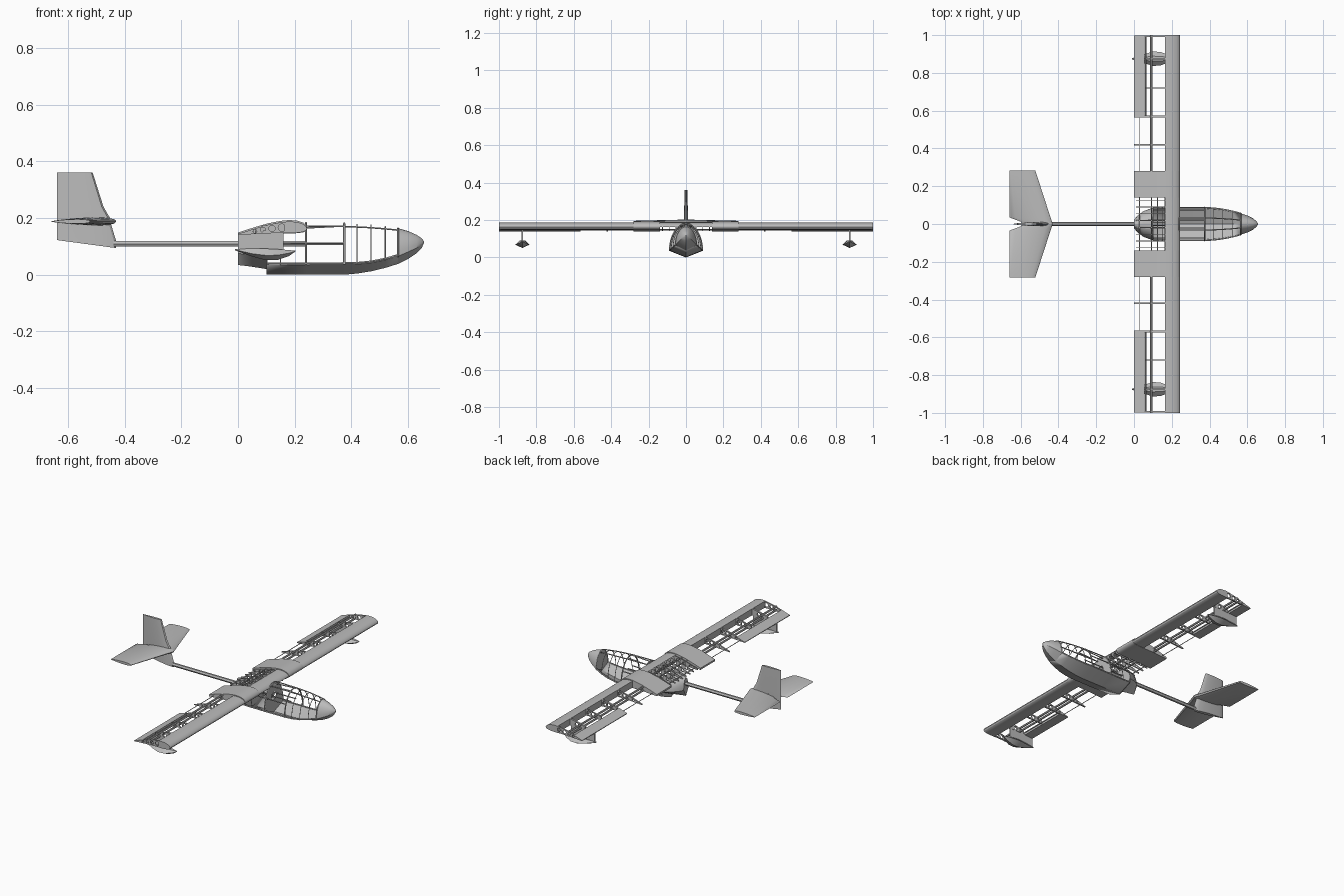
import bpy, bmesh
from math import sin, cos, pi, radians
from mathutils import Matrix, Vector

if "Cube" in bpy.data.objects:
    bpy.data.objects.remove(bpy.data.objects["Cube"])

grey = bpy.data.materials.new("plain_grey")
grey.use_nodes = True
grey.diffuse_color = (0.5, 0.5, 0.5, 1)
grey.node_tree.nodes["Principled BSDF"].inputs["Base Color"].default_value = (0.5, 0.5, 0.5, 1)


def add(name, mesh):
    ob = bpy.data.objects.new(name, mesh)
    bpy.context.collection.objects.link(ob)
    mesh.materials.clear()
    mesh.materials.append(grey)
    bpy.context.view_layer.objects.active = ob
    bpy.ops.object.select_all(action="DESELECT")
    ob.select_set(True)
    bpy.ops.object.shade_smooth_by_angle(angle=radians(30))
    return ob


def loft(name, rings, closed=True):
    """Bridge rings of equal length; closed lofts get end caps."""
    bm = bmesh.new()
    vs = [[bm.verts.new(p) for p in r] for r in rings]
    n = len(rings[0])
    for a, b in zip(vs, vs[1:]):
        for i in range(n if closed else n - 1):
            j = (i + 1) % n
            bm.faces.new((a[i], a[j], b[j], b[i]))
    if closed:
        bm.faces.new(vs[0])
        bm.faces.new(vs[-1])
    bmesh.ops.remove_doubles(bm, verts=bm.verts, dist=0.0001)
    bmesh.ops.recalc_face_normals(bm, faces=bm.faces)
    me = bpy.data.meshes.new(name)
    bm.to_mesh(me)
    bm.free()
    return add(name, me)


def from_curve(name, cu, matrix=Matrix()):
    tmp = bpy.data.objects.new(name, cu)
    bpy.context.collection.objects.link(tmp)
    me = bpy.data.meshes.new_from_object(tmp.evaluated_get(bpy.context.evaluated_depsgraph_get()))
    bpy.data.objects.remove(tmp)
    me.transform(matrix)
    return add(name, me)


def spline(cu, pts, cyclic):
    s = cu.splines.new("POLY")
    s.points.add(len(pts) - 1)
    for p, c in zip(s.points, pts):
        p.co = (*c, 1)
    s.use_cyclic_u = cyclic


def rod(name, pts, r, cyclic=False):
    cu = bpy.data.curves.new(name, "CURVE")
    cu.dimensions = "3D"
    cu.bevel_depth, cu.bevel_resolution, cu.use_fill_caps = r, 1, True
    spline(cu, pts, cyclic)
    return from_curve(name, cu)


def plate(name, loops, thick, matrix):
    """Flat plate; loops after the first are holes."""
    cu = bpy.data.curves.new(name, "CURVE")
    cu.dimensions, cu.fill_mode, cu.extrude = "2D", "BOTH", thick / 2
    for lp in loops:
        spline(cu, [(u, v, 0) for u, v in lp], True)
    return from_curve(name, cu, matrix)


def circle(u, v, r, n=16):
    return [(u + r * cos(2 * pi * i / n), v + r * sin(2 * pi * i / n)) for i in range(n)]


def interp(table, x):
    for (a, *p), (b, *q) in zip(table, table[1:]):
        if x <= b:
            t = max(0, (x - a) / (b - a))
            return [u + (v - u) * t for u, v in zip(p, q)]
    return table[-1][1:]


# Wing section: x, lower z, upper z
FOIL = [(0, .140, .144), (.05, .143, .160), (.1, .146, .175), (.15, .147, .185), (.18, .147, .188),
        (.21, .148, .186), (.23, .151, .179), (.24, .156, .171), (.244, .163, .163)]


def foil(x0, x1, grow=0.0, steps=14):
    xs = [x0 + (x1 - x0) * sin(pi / 2 * i / steps) for i in range(steps + 1)]
    top = [(x, interp(FOIL, x)[1] + grow) for x in xs]
    low = [(x, interp(FOIL, x)[0] - grow * .3) for x in reversed(xs)]
    return top + low


def wing_box(name, x0, x1, y0, y1, grow=0.0):
    loft(name, [[(x, y, z) for x, z in foil(x0, x1, grow)] for y in (y0, y1)])


def upright(y):
    return Matrix.Translation((0, y, 0)) @ Matrix.Rotation(pi / 2, 4, "X")


def rib(name, y, x0, x1, thick, holes):
    loops = [foil(x0, x1)]
    for x in holes:
        lo, hi = interp(FOIL, x)
        loops.append(circle(x, (lo + hi) / 2, (hi - lo) * .34, 12))
    plate(name, loops, thick, upright(y))


# Wings, mirrored left and right
for side, s in (("left", 1), ("right", -1)):
    wing_box(side + "_leading_edge", .165, .244, s * .14, s)
    wing_box(side + "_root_skin", 0, .244, s * .14, s * .28, .005)
    wing_box(side + "_aileron", 0, .055, s * .57, s * .992)
    rod(side + "_aileron_spar", [(.062, s * .57, .152), (.062, s * .99, .152)], .003)
    for z in (.15, .171):
        rod(side + "_main_spar", [(.092, s * .14, z), (.092, s, z)], .006)
    rod(side + "_rear_spar", [(.03, s * .28, .148), (.03, s * .57, .148)], .002)
    rib(side + "_tip_rib", s * .995, 0, .244, .008, (.06, .088, .12, .155, .19, .218))
    rib(side + "_inner_rib", s * .42, 0, .17, .008, (.06, .12, .148))
    rib(side + "_middle_rib", s * .57, 0, .17, .01, (.06, .12, .148))
    rib(side + "_outer_rib", s * .72, .062, .17, .007, (.12, .148))
    rib(side + "_float_rib", s * .875, .062, .17, .01, (.12,))
    for i in range(4):
        rib(side + "_centre_rib", s * (.018 + .036 * i), .01, .24, .004, (.06, .1, .14, .18, .21))

    # Wing float: x, half width, keel z, chine z, deck z
    rings = []
    for x, w, k, c, d in ((-.01, .003, .086, .088, .091), (.05, .022, .064, .074, .092), (.1, .038, .051, .068, .092),
                          (.14, .036, .052, .069, .09), (.18, .02, .066, .076, .087), (.203, .002, .082, .083, .085)):
        rings.append([(x, s * .875 + u, z) for u, z in
                      ((0, k), (w, c), (w * .35, d), (-w * .35, d), (-w, c))])
    loft(side + "_float", rings)
    plate(side + "_float_pylon", [[(0, .086), (.16, .086), (.16, .149), (.08, .149), (0, .142)]], .008, upright(s * .875))

# Open wing centre: upper nose skin and cross rods
top = [(x, z) for x, z in foil(.165, .244)][:15]
loft("centre_nose_skin", [[(x, y, z) for x, z in top] for y in (-.14, .14)], False)
for x, z in ((.03, .147), (.092, .15), (.092, .171), (.125, .178), (.165, .15)):
    rod("centre_cross_rod", [(x, -.14, z), (x, .14, z)], .003)

# Hull stations: x, half width, keel z, chine z, top z
HULL = [(.1, .086, 0, .035, .178), (.24, .088, 0, .035, .182), (.375, .088, 0, .036, .18), (.42, .085, .004, .037, .178),
        (.47, .079, .012, .042, .175), (.52, .069, .024, .052, .170), (.565, .057, .038, .065, .164),
        (.60, .045, .055, .08, .154), (.63, .03, .075, .094, .141), (.648, .015, .093, .106, .129), (.657, .002, .112, .115, .118)]


def skin_point(x, a, table=HULL):
    w, k, c, t = interp(table, x)
    return (x, w * cos(a), c + (t - c) * sin(a))


def hoop(x, n=16, table=HULL):
    return [skin_point(x, pi * i / n, table) for i in range(n + 1)]


def body_ring(x, table=HULL):
    return hoop(x, table=table) + [(x, 0, interp(table, x)[1])]


bottom = []
for x, w, k, c, t in HULL[:7]:
    up = (x, .97 * w, c + .008)
    bottom.append([up, (x, w, c), (x, 0, k), (x, -w, c), (x, -.97 * w, c + .008)])
hull = loft("hull_bottom", bottom, False)
mod = hull.modifiers.new("thickness", "SOLIDIFY")
mod.thickness = .004
loft("nose_cone", [body_ring(r[0]) for r in HULL[6:]])

# Tail end of the hull, behind the step
AFT = [(0, .022, .034, .075, .145), (.02, .046, .032, .073, .147), (.05, .068, .028, .07, .15), (.1, .086, .02, .062, .152)]
loft("hull_afterbody", [body_ring(r[0], AFT) for r in AFT])
loft("hull_step", [[(x, y, z) for y, z in ((.086, .035), (.086, .062), (-.086, .062), (-.086, .035), (0, 0))]
                   for x in (.1, .104)])

# Cabin hoops, bulkhead and long rails
for x, r in ((.15, .002), (.24, .004), (.375, .004), (.42, .002), (.47, .002), (.52, .002), (.565, .003)):
    rod("cabin_hoop", hoop(x), r)
across = Matrix(((0, 0, 1, .24), (1, 0, 0, 0), (0, 1, 0, 0), (0, 0, 0, 1)))
plate("cabin_bulkhead", [[p[1:] for p in body_ring(.24)], circle(0, .1, .025)], .005, across)
for a in (.03, .55, pi - .55, pi - .03):
    end = .565 if a < .1 or a > 3 else .375
    rod("side_rail", [skin_point(.1 + (end - .1) * i / 14, a) for i in range(15)], .003)
for a in (1.2, pi - 1.2):
    rod("roof_rail", [skin_point(.24 + .325 * i / 10, a) for i in range(11)], .003)
for y in (-.022, .022):
    rod("roof_longeron", [(.06, y, .15), (.24, y, .165), (.375, y, .172)], .003)
    rod("cabin_longeron", [(.1, y, .108), (.375, y, .108)], .003)

# Tail boom
rod("tail_boom", [(-.44, 0, .109), (.24, 0, .109)], .011)


def blade(x0, x1, thick, n=8):
    """Thin symmetrical section running from trailing x0 to leading x1."""
    pts = []
    for i in range(2 * n):
        t = (1 + cos(pi * i / n)) / 2
        h = thick * 1.3 * (t ** 1.0) * (1 - t) ** .5 + .001
        pts.append((x0 + (x1 - x0) * t, h if i < n else -h))
    return pts


# Fin and tailplane
fin = [(-.64, -.452, .02, .2), (-.64, -.475, .019, .24), (-.64, -.513, .012, .36)]
loft("fin_top", [[(x, u, z) for x, u in blade(a, b, t)] for a, b, t, z in fin])
loft("fin_base", [[(x, u, z + (x + .43) * k) for x, u in blade(-.64, b, .02)]
                  for b, z, k in ((-.43, .094, -.135), (-.43, .118, -.1), (-.455, .2, 0))])
for side, s in (("left", 1), ("right", -1)):
    stations = [(-.595, -.43, .026, 0), (-.598, -.434, .026, .012), (-.66, -.442, .026, .035), (-.66, -.522, .014, .282)]
    loft(side + "_tailplane", [[(x, s * y, .188 + u) for x, u in blade(a, b, t)] for a, b, t, y in stations])
